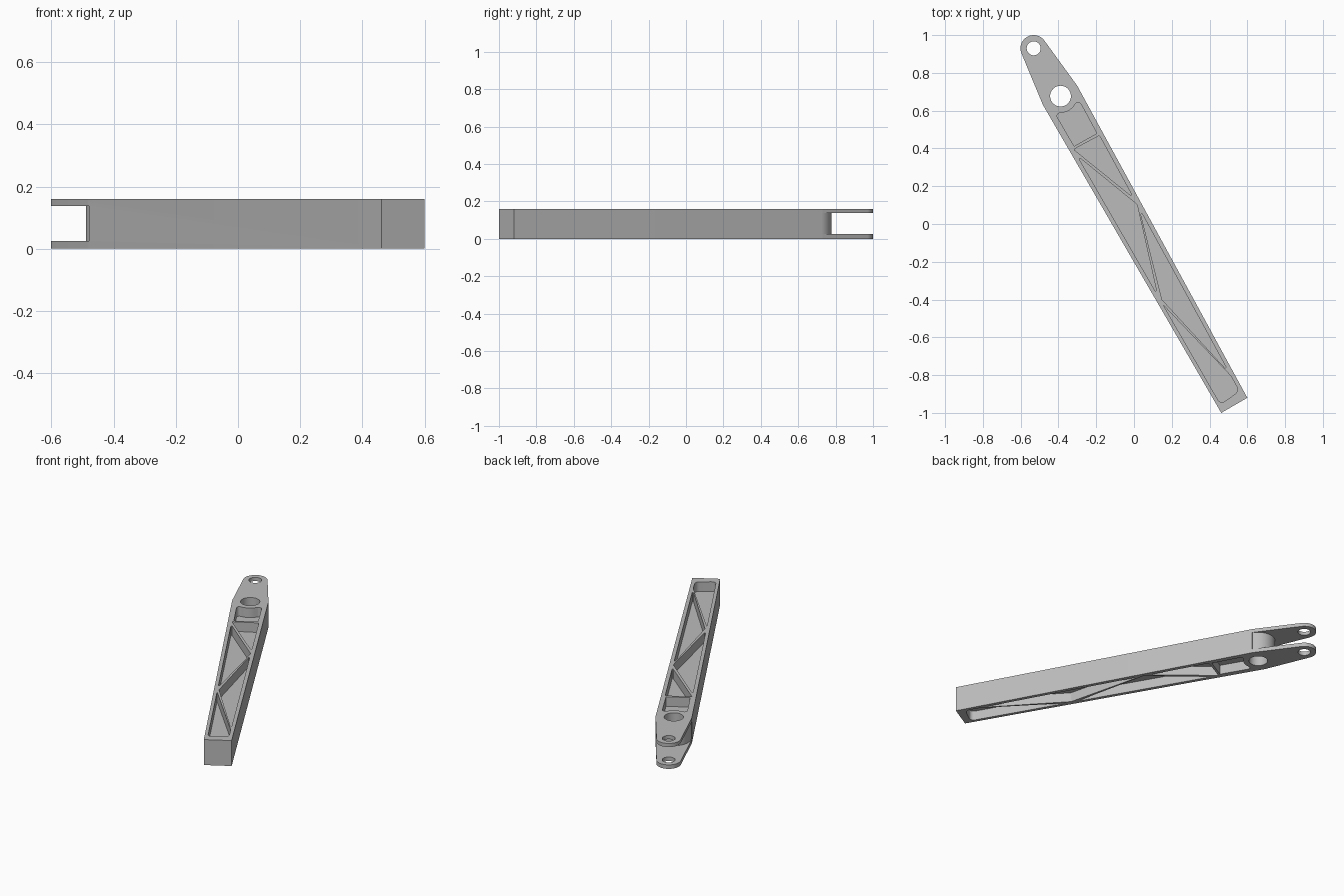
import bpy, bmesh
from math import sin, cos, radians, tan
from mathutils import Vector
from mathutils.geometry import convex_hull_2d

if "Cube" in bpy.data.objects:
    bpy.data.objects.remove(bpy.data.objects["Cube"])

HEIGHT = 0.16
DEPTH = 0.06           # pocket depth on each face
PLATE = 0.025          # fork plate thickness
TIP = Vector((-0.531, 0.93))
PIVOT = Vector((-0.389, 0.677))
END_A, END_B = Vector((0.462, -1.0)), Vector((0.6, -0.92))


def arc(centre, r, start=0, stop=360, n=48):
    full = abs(stop - start) == 360
    steps = n if full else n - 1
    angles = [radians(start + (stop - start) * i / steps) for i in range(n)]
    return [centre + r * Vector((cos(a), sin(a))) for a in angles]


def fillet(prev, corner, nxt, r, n=8):
    """Round one polygon corner with a tangent arc."""
    a, b = (prev - corner).normalized(), (nxt - corner).normalized()
    half = a.angle(b) / 2
    reach = r / tan(half)
    centre = corner + (a + b).normalized() * (r / sin(half))
    p, q = corner + a * reach - centre, corner + b * reach - centre
    return [centre + p.lerp(q, i / n).normalized() * r for i in range(n + 1)]


def rounded(points, r):
    n = len(points)
    out = []
    for i in range(n):
        out += fillet(points[i - 1], points[i], points[(i + 1) % n], r)
    return out


def prism(bm, points, z0, z1):
    """Extrude a flat outline between two heights."""
    low = [bm.verts.new((p.x, p.y, z0)) for p in points]
    face = bm.faces.new(low)
    new = bmesh.ops.extrude_face_region(bm, geom=[face])["geom"]
    tops = [v for v in new if isinstance(v, bmesh.types.BMVert)]
    bmesh.ops.translate(bm, vec=(0, 0, z1 - z0), verts=tops)


def make(name, bm):
    bmesh.ops.recalc_face_normals(bm, faces=bm.faces)
    mesh = bpy.data.meshes.new(name)
    bm.to_mesh(mesh)
    bm.free()
    obj = bpy.data.objects.new(name, mesh)
    bpy.context.collection.objects.link(obj)
    return obj


# Inner wall lines of the long sides, as points at a given y
def left(y):
    return Vector((0.484 - (y + 1.0) * 0.576, y))


def right(y):
    return Vector((0.576 - (y + 0.92) * 0.547, y))


# Arm body: hull of the square end, pivot boss and fork tip
cloud = [END_A, END_B] + arc(PIVOT, 0.104, n=64) + arc(TIP, 0.07, n=64)
body = bmesh.new()
prism(body, [cloud[i] for i in convex_hull_2d(cloud)], 0, HEIGHT)
arm = make("truss_arm", body)

cuts = bmesh.new()

# Through holes
prism(cuts, arc(PIVOT, 0.055), -0.1, 0.3)
prism(cuts, arc(TIP, 0.037), -0.1, 0.3)

# Fork slot with a round root around the pivot
along, across = Vector((-0.5, 0.866)), Vector((0.866, 0.5))
slot = arc(PIVOT, 0.1, 30, 210, 32)
slot += [PIVOT - across * 0.3, PIVOT - across * 0.3 + along * 0.5,
         PIVOT + across * 0.3 + along * 0.5, PIVOT + across * 0.3]
prism(cuts, slot, PLATE, HEIGHT - PLATE + 0.002)

# Pockets between the diagonal ribs
pockets = [
    [left(0.395), right(0.468), right(0.14)],
    [left(0.36), right(0.103), left(-0.375)],
    [right(0.08), Vector((0.148, -0.4)), right(-0.785)],
]
pockets = [rounded(p, 0.004) for p in pockets]

# Rounded end pocket
a, b, c, d = left(-0.43), right(-0.805), right(-0.885), left(-0.955)
pockets.append([a, b] + fillet(b, c, d, 0.03) + fillet(c, d, a, 0.025))

# Pocket that wraps the pivot boss
wrap = arc(PIVOT, 0.088, -40, -88, 16)
low_l, low_r = Vector((-0.317, 0.412)), Vector((-0.197, 0.48))
top_r, top_l = Vector((-0.293, 0.658)), Vector((-0.416, 0.583))
pockets.append([low_l, low_r] + fillet(low_r, top_r, wrap[0], 0.018)
               + wrap + fillet(wrap[-1], top_l, low_l, 0.015))

for outline in pockets:
    prism(cuts, outline, HEIGHT - DEPTH, HEIGHT + 0.1)
    prism(cuts, outline, -0.1, DEPTH)

cutter = make("cutter", cuts)
cutter.hide_render = True

# Cut the body
mod = arm.modifiers.new("cut", 'BOOLEAN')
mod.operation = 'DIFFERENCE'
mod.solver = 'EXACT'
mod.use_self = True
mod.object = cutter
bpy.ops.object.select_all(action='DESELECT')
arm.select_set(True)
bpy.context.view_layer.objects.active = arm
bpy.ops.object.modifier_apply(modifier=mod.name)
bpy.data.objects.remove(cutter)

# Grey metal finish
mat = bpy.data.materials.new("grey_metal")
mat.use_nodes = True
colour = (0.5, 0.5, 0.5, 1)
mat.diffuse_color = colour
mat.node_tree.nodes["Principled BSDF"].inputs["Base Color"].default_value = colour
arm.data.materials.clear()
arm.data.materials.append(mat)
bpy.ops.object.shade_smooth_by_angle(angle=radians(30))
